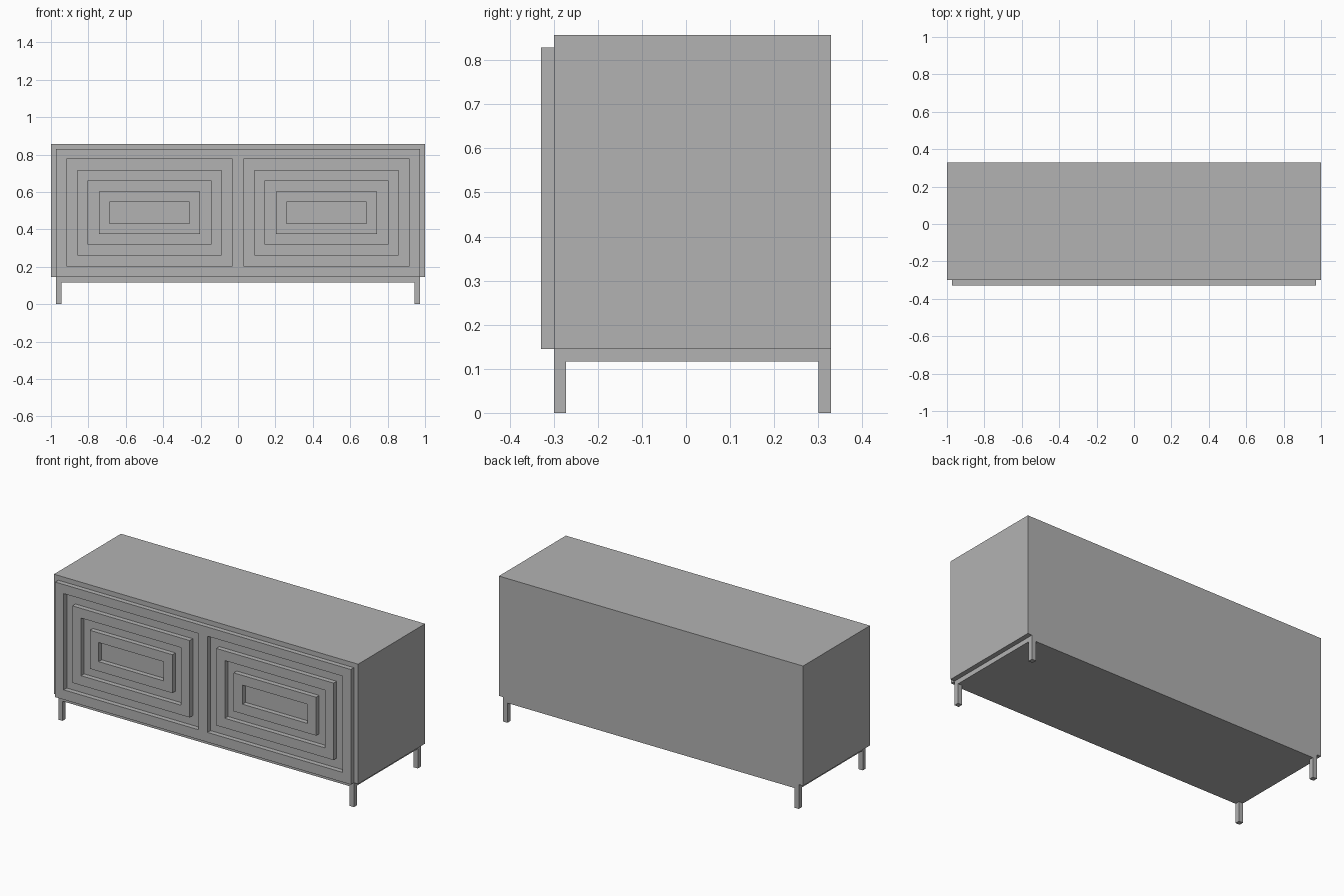
import bpy

cube = bpy.data.objects.get("Cube")
if cube:
    bpy.data.objects.remove(cube, do_unlink=True)

grey = bpy.data.materials.new("plain grey")
grey.use_nodes = True
tone = (0.448, 0.448, 0.448, 1)
grey.diffuse_color = tone
grey.node_tree.nodes["Principled BSDF"].inputs["Base Color"].default_value = tone


def box(name, x, y, z):
    """Box from (low, high) pairs on each axis."""
    bpy.ops.mesh.primitive_cube_add(size=1, location=[sum(p) / 2 for p in (x, y, z)])
    ob = bpy.context.object
    ob.name = name
    ob.scale = [p[1] - p[0] for p in (x, y, z)]
    bpy.ops.object.transform_apply(location=True, rotation=False, scale=True)
    ob.data.materials.append(grey)
    return ob


def cut(ob, cutter):
    """Subtract the cutter and discard it."""
    cutter.hide_render = True
    mod = ob.modifiers.new("opening", "BOOLEAN")
    mod.operation = "DIFFERENCE"
    mod.solver = "EXACT"
    mod.object = cutter
    bpy.context.view_layer.objects.active = ob
    bpy.ops.object.modifier_apply(modifier=mod.name)
    bpy.data.objects.remove(cutter, do_unlink=True)


FRONT, FACE, BACK = -0.329, -0.30, 0.329
BOTTOM, TOP = 0.145, 0.857
EDGE, LEG = 0.972, 0.028
SLAB = 0.117
STEP = 0.0573                 # width of each moulding band
DOOR_X, DOOR_Z = 0.473, 0.489


def panel(name, side, level, y):
    """Concentric door rectangle; a higher level is further in."""
    hw, hz = 0.443 - level * STEP, 0.286 - level * STEP
    cx = side * DOOR_X
    return box(name, (cx - hw, cx + hw), y, (DOOR_Z - hz, DOOR_Z + hz))


# Carcass and base
box("cabinet_body", (-1, 1), (FACE, BACK), (BOTTOM, TOP))
box("base_plinth", (-EDGE, EDGE), (FACE, BACK), (SLAB, BOTTOM))

# Front frame with two door openings
through = (FRONT - 0.1, FACE + 0.1)
frame = box("front_frame", (-EDGE, EDGE), (FRONT, FACE), (BOTTOM, 0.829))
for side in (-1, 1):
    cut(frame, panel("opening_cutter", side, 0, through))

# Raised concentric mouldings on each door
for side, label in ((-1, "right"), (1, "left")):
    for level, kind in ((1, "outer"), (3, "inner")):
        ring = panel(f"{label}_{kind}_moulding", side, level, (FRONT, FACE))
        cut(ring, panel("moulding_cutter", side, level + 1, through))

# Legs at the four corners
for x, label in ((-EDGE, "right"), (EDGE - LEG, "left")):
    for y, end in ((FACE, "front"), (BACK - LEG, "back")):
        box(f"{end}_{label}_leg", (x, x + LEG), (y, y + LEG), (0, SLAB))
